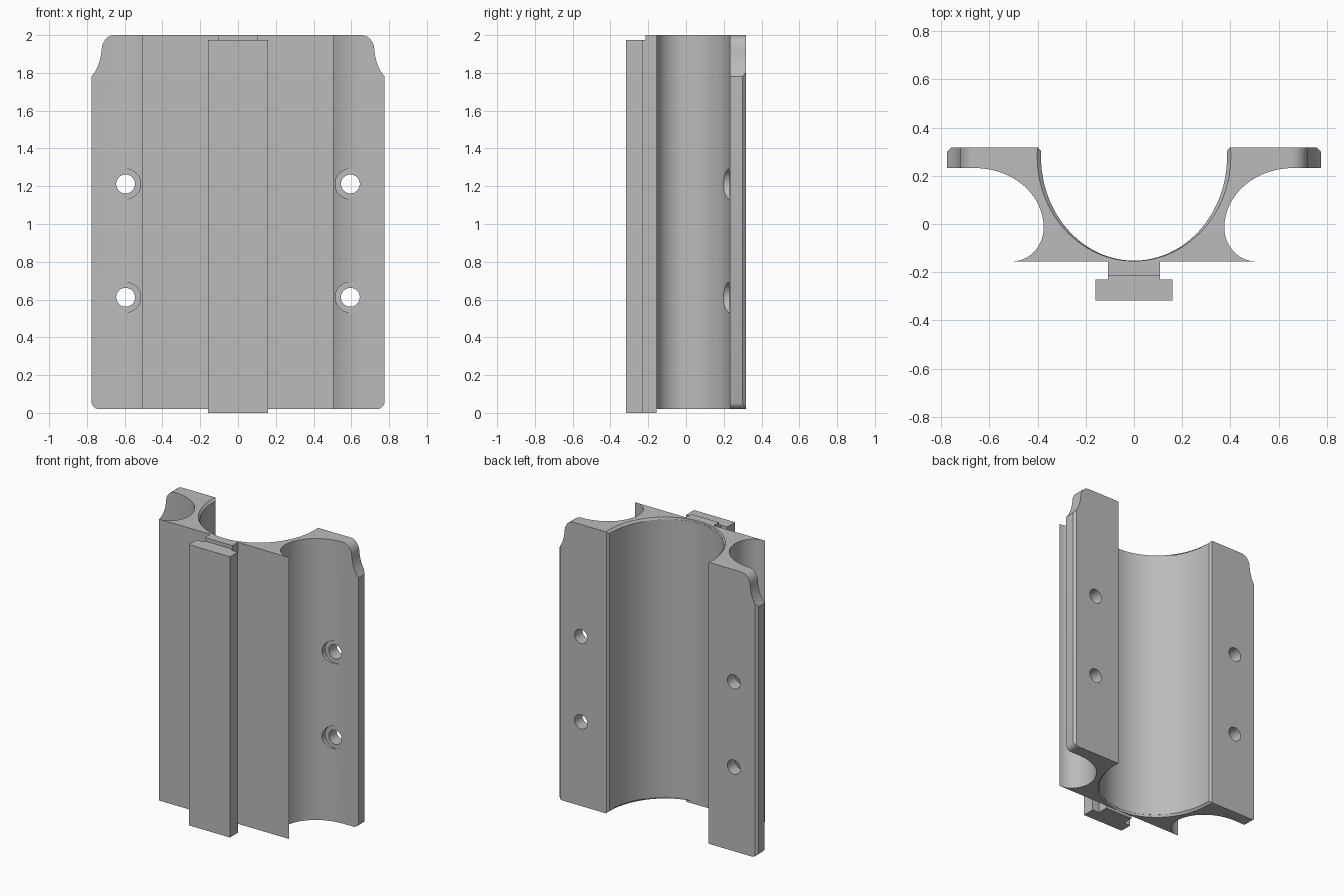
import bpy, bmesh
from math import cos, sin, pi, radians

cube = bpy.data.objects.get("Cube")
if cube:
    bpy.data.objects.remove(cube)

grey = bpy.data.materials.new("plain grey")
grey.use_nodes = True
COLOUR = (0.5, 0.5, 0.5, 1)
grey.diffuse_color = COLOUR
grey.node_tree.nodes["Principled BSDF"].inputs["Base Color"].default_value = COLOUR


def loft(name, loops):
    """Closed solid skinned through matching loops of 3D points."""
    bm = bmesh.new()
    rings = [[bm.verts.new(p) for p in loop] for loop in loops]
    n = len(rings[0])
    for a, b in zip(rings, rings[1:]):
        for i in range(n):
            j = (i + 1) % n
            bm.faces.new((a[i], a[j], b[j], b[i]))
    bm.faces.new(rings[0][::-1])
    bm.faces.new(rings[-1])
    bmesh.ops.recalc_face_normals(bm, faces=bm.faces)
    mesh = bpy.data.meshes.new(name)
    bm.to_mesh(mesh)
    bm.free()
    mesh.materials.append(grey)
    ob = bpy.data.objects.new(name, mesh)
    bpy.context.collection.objects.link(ob)
    return ob


def extrude_z(name, outline, z0, z1):
    return loft(name, [[(x, y, z) for x, y in outline] for z in (z0, z1)])


def extrude_y(name, outline, y0, y1):
    return loft(name, [[(x, y, z) for x, z in outline] for y in (y0, y1)])


def arc(cx, cy, rx, ry, start, end, steps=20):
    angles = [radians(start + (end - start) * i / steps) for i in range(steps + 1)]
    return [(cx + rx * cos(t), cy + ry * sin(t)) for t in angles]


def mirrored(half):
    return half + [(-x, y) for x, y in reversed(half) if abs(x) > 1e-5]


def boolean(target, cutter, operation):
    bpy.context.view_layer.objects.active = target
    mod = target.modifiers.new("cut", 'BOOLEAN')
    mod.operation = operation
    mod.solver = 'EXACT'
    mod.object = cutter
    bpy.ops.object.modifier_apply(modifier=mod.name)
    bpy.data.objects.remove(cutter)


BOTTOM, TOP = 0.02, 2.0
BORE_Y = 0.28

# Saddle body: cross-section with cradle, scooped sides and wings
half = [(0, -0.155)]
half += arc(0.505, -0.015, 0.13, 0.14, 270, 180, 14)
half += arc(0.66, -0.015, 0.285, 0.247, 180, 90, 24)[1:]
half += [(0.775, 0.232), (0.775, 0.30), (0.758, 0.318), (0.398, 0.318)]
half += arc(0, BORE_Y, 0.386, 0.432, 3, -90, 40)
# the cradle ends just above the flat front, so the outline is one closed loop
body = extrude_z("saddle_body", mirrored(half), BOTTOM, TOP)

# Wing silhouette: rounded lower corners, waisted upper corners
side = [(0, BOTTOM - 0.001)]
side += arc(0.735, BOTTOM + 0.04, 0.04, 0.04, 270, 360, 8)
side += [(0.775, 1.78), (0.758, 1.804), (0.744, 1.83), (0.733, 1.86), (0.726, 1.89)]
side += arc(0.655, 1.92, 0.067, 0.08, 0, 90, 10)
side += [(0, TOP + 0.001)]
# widen the untouched straight edge slightly beyond the body
side = [(x + 0.001 if x > 0.774 else x, z) for x, z in side]
boolean(body, extrude_y("silhouette", mirrored(side), -0.5, 0.5), 'INTERSECT')

# Bevelled mouths of the cradle at both ends
for end, inward in ((BOTTOM, 1), (TOP, -1)):
    loops = []
    for offset, rx in ((-0.015, 0.418), (0.015, 0.386)):
        loops.append([(x, y, end + inward * offset)
                      for x, y in arc(0, BORE_Y, rx, 0.434, 0, 354, 59)])
    boolean(body, loft("mouth_cutter", loops), 'DIFFERENCE')

# Bolt holes with counterbores on the front of the wings
for x in (-0.595, 0.595):
    for z in (0.612, 1.212):
        for radius, y0, y1 in ((0.05, 0, 0.5), (0.08, -0.1, 0.2315)):
            ring = arc(x, z, radius, radius, 0, 350, 35)
            boolean(body, extrude_y("hole_cutter", ring, y0, y1), 'DIFFERENCE')

bpy.ops.object.select_all(action='DESELECT')
body.select_set(True)
bpy.context.view_layer.objects.active = body
bpy.ops.object.shade_smooth_by_angle(angle=radians(25))

# Mounting rail: full-height stem and slightly shorter T-shaped head
extrude_z("rail_stem", mirrored([(0.107, -0.215), (0.107, -0.155)]), 0, TOP)
head = [(0.16, -0.318), (0.16, -0.23), (0.107, -0.23), (0.107, -0.215)]
extrude_z("rail_head", mirrored(head), 0, 1.975)
